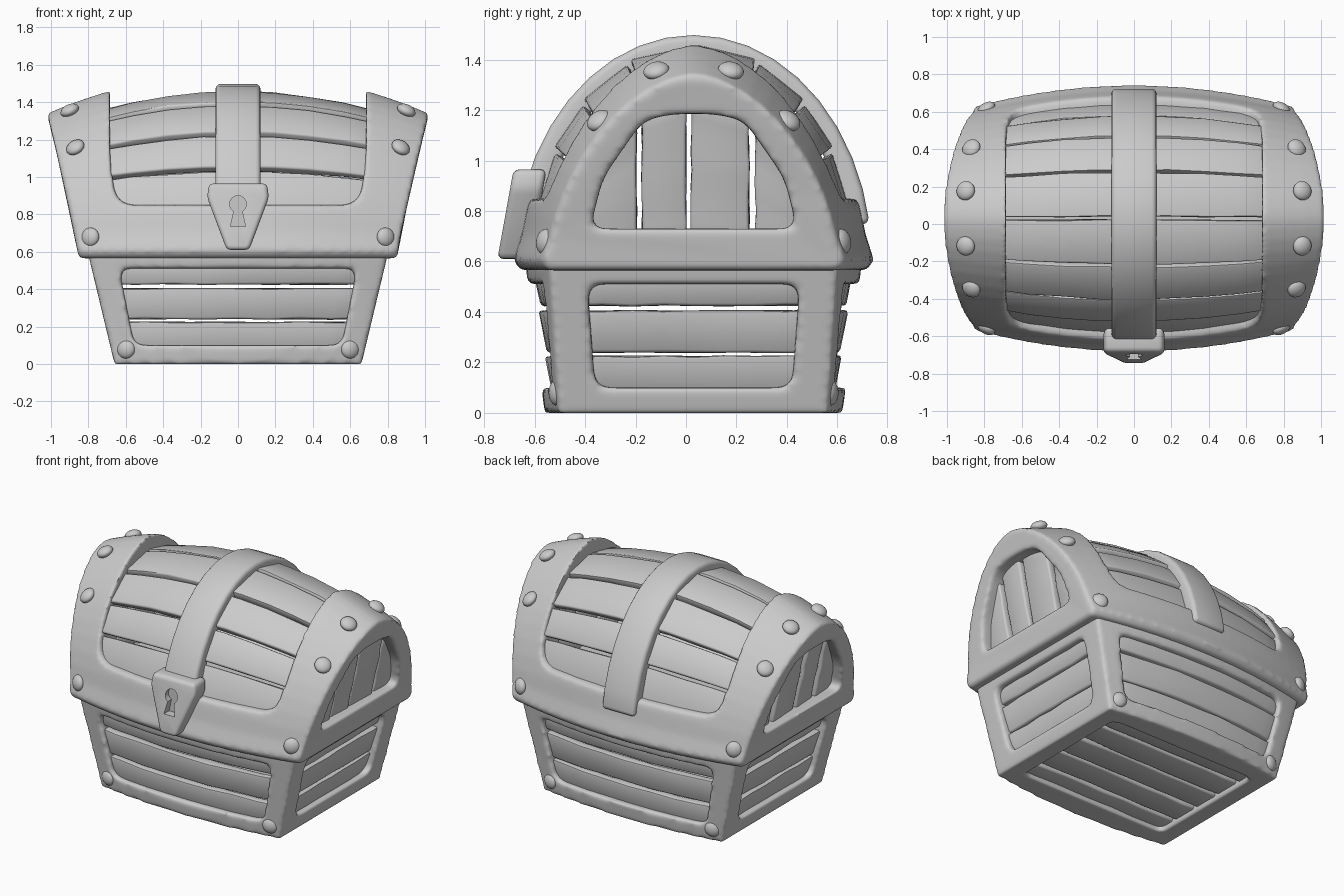
import bpy, bmesh, math, random
from mathutils import Vector

random.seed(4)
if "Cube" in bpy.data.objects:
    bpy.data.objects.remove(bpy.data.objects["Cube"])

parts = []
SHIFT = 0.03      # depth offset of the chest, leaving room for the lock
HINGE = 0.6       # height where the lid begins


def steps(lo, hi, n):
    return [lo + (hi - lo) * i / n for i in range(n + 1)]


def bow(p):
    """Barrel bulge: depth and lid height shrink away from the middle."""
    x, y, z = p
    s = 1 - 0.22 * x * x
    return x, y * s, HINGE + (z - HINGE) * s if z > HINGE else z


def loft(name, rings, bowed=True):
    bm = bmesh.new()
    loops = []
    for ring in rings:
        pts = [bow(p) if bowed else p for p in ring]
        loops.append([bm.verts.new((x, y + SHIFT, z)) for x, y, z in pts])
    n = len(loops[0])
    for a, b in zip(loops, loops[1:]):
        for i in range(n):
            j = (i + 1) % n
            bm.faces.new((a[i], a[j], b[j], b[i]))
    bm.faces.new(loops[0])
    bm.faces.new(loops[-1])
    bmesh.ops.recalc_face_normals(bm, faces=bm.faces)
    mesh = bpy.data.meshes.new(name)
    bm.to_mesh(mesh)
    bm.free()
    obj = bpy.data.objects.new(name, mesh)
    bpy.context.collection.objects.link(obj)
    parts.append(obj)
    return obj


def prism(name, profile, axis, lo, hi):
    place = {"x": lambda a, b, k: (k, a, b),
             "y": lambda a, b, k: (a, k, b),
             "z": lambda a, b, k: (a, b, k)}[axis]
    return loft(name, [[place(a, b, k) for a, b in profile] for k in (lo, hi)], False)


def rounded(points, r, n=5):
    """Round each corner of a 2D outline."""
    out = []
    for i, p in enumerate(points):
        p = Vector(p)
        a, b = Vector(points[i - 1]) - p, Vector(points[(i + 1) % len(points)]) - p
        a, b = p + a.normalized() * r, p + b.normalized() * r
        out += [tuple(a * (1 - t) ** 2 + p * 2 * t * (1 - t) + b * t * t) for t in steps(0, 1, n)]
    return out


def mirrored(half):
    return half + [(-a, b) for a, b in reversed(half)]


def bake(obj):
    bpy.context.view_layer.update()
    dg = bpy.context.evaluated_depsgraph_get()
    mesh = bpy.data.meshes.new_from_object(obj.evaluated_get(dg))
    obj.modifiers.clear()
    obj.data = mesh


def cut(obj, *cutters):
    for c in cutters:
        c.hide_render = True
        m = obj.modifiers.new("opening", "BOOLEAN")
        m.operation, m.solver, m.object = "DIFFERENCE", "EXACT", c
    bake(obj)
    for c in cutters:
        parts.remove(c)
        bpy.data.objects.remove(c)


def soften(obj):
    m = obj.modifiers.new("remesh", "REMESH")
    m.mode, m.voxel_size = "VOXEL", 0.014
    m = obj.modifiers.new("smooth", "SMOOTH")
    m.factor, m.iterations = 0.5, 9


def bevel(obj, width, segments=2):
    m = obj.modifiers.new("bevel", "BEVEL")
    m.width, m.segments = width, segments
    m.limit_method, m.angle_limit = "ANGLE", math.radians(40)


def plank(name, ring, bowed=True):
    """Board with slightly uneven, hand-cut edges; ring(u) gives its section."""
    def rough(p):
        return tuple(c + random.uniform(-0.004, 0.004) for c in p)
    obj = loft(name, [[rough(p) for p in ring(u)] for u in steps(-1, 1, 8)], bowed)
    bevel(obj, 0.012)


def arch(a, b, t, power=2):
    c, s = math.cos(t), max(math.sin(t), 0)
    return math.copysign(abs(c) ** (2 / power), c) * a, HINGE + b * s ** (2 / power)


def body_x(z):
    return 0.66 + 0.24 * z


def body_y(z):
    return 0.59 + 0.13 * z


def lid_end_x(z):
    return 0.85 + 0.16 * (z - HINGE) / 0.74


# Lower frame: flared box with an opening in every side and the bottom
top = HINGE
section = [(-body_y(0), 0), (body_y(0), 0), (body_y(top), top), (-body_y(top), top)]
body = loft("body_frame", [[(u * body_x(z), y, z) for y, z in section] for u in steps(-1, 1, 16)])
cut(body,
    prism("front_opening", rounded(mirrored([(0.555, 0.1), (0.635, 0.51)]), 0.06), "y", -1, 1),
    prism("side_opening", rounded(mirrored([(0.39, 0.1), (0.42, 0.51)]), 0.06), "x", -1, 1),
    prism("floor_opening", rounded(mirrored([(0.54, -0.42), (0.54, 0.42)]), 0.04), "z", -0.2, 0.3))
soften(body)

# Lower planks on the four sides
for lo, hi in ((0.07, 0.225), (0.24, 0.405), (0.425, 0.54)):
    for s in (-1, 1):
        def long_board(u, lo=lo, hi=hi, s=s):
            return [(u * (body_x(z) - 0.05), s * (body_y(z) - d), z)
                    for z, d in ((lo, 0.04), (hi, 0.03), (hi, 0.09), (lo, 0.1))]

        def end_board(u, lo=lo, hi=hi, s=s):
            return [(s * (body_x(z) - d), u * 0.48, z)
                    for z, d in ((lo, 0.045), (hi, 0.035), (hi, 0.09), (lo, 0.1))]
        plank("body_long_plank", long_board)
        plank("body_end_plank", end_board, False)

# Floor planks
for y in steps(-0.4, 0.4, 4):
    plank("floor_plank", lambda u, y=y: [(u * 0.6, y + dy, z) for dy, z in
          ((-0.09, 0.03), (0.09, 0.03), (0.09, 0.08), (-0.09, 0.08))], False)

# Lid frame: arched solid, cut open over the top and through both ends
section = [(-0.685, 0.565), (0.685, 0.565), (0.715, 0.605)]
section += [arch(0.69, 0.96, t, 1.75) for t in steps(0.15, math.pi - 0.15, 24)]
section += [(-0.715, 0.605)]
lid = loft("lid_frame", [[(u * (0.85 + 0.17 * max(0, z - HINGE) / 0.95), y, z) for y, z in section]
                         for u in steps(-1, 1, 20)])
cut(lid,
    prism("lid_opening", rounded(mirrored([(0.65, 0.85), (0.685, 1.1), (0.685, 2)]), 0.1), "y", -1, 1),
    prism("end_opening", rounded(mirrored([(0.41, 0.73), (0.36, 0.93), (0.2, 1.16), (0.08, 1.185)]), 0.06),
          "x", -2, 2))
soften(lid)

# Lid planks, lapped like shingles on each slope
bounds = (0.15, 0.54, 0.82, 1.165, math.pi / 2)
for t0, t1 in zip(bounds, bounds[1:]):
    for s in (-1, 1):
        def lid_board(u, t0=t0, t1=t1, s=s):
            ring = [(t0 + 0.012, 0.012), (t1 - 0.012, 0), (t1 - 0.012, -0.06), (t0 + 0.012, -0.05)]
            pts = [arch(0.64 + d, 0.86 + d, t) for t, d in ring]
            return [(u * 0.75, s * y, z) for y, z in pts]
        plank("lid_plank", lid_board)

# Upright planks closing the lid ends
for lo, hi in ((-0.43, -0.225), (-0.205, -0.03), (-0.01, 0.22), (0.245, 0.43)):
    for s in (-1, 1):
        def upright(u, lo=lo, hi=hi, s=s):
            ring = []
            for y, d in ((lo, 0.07), (hi, 0.06), (hi, 0.12), (lo, 0.13)):
                z = 0.68 + (u + 1) / 2 * (0.57 - 1.6 * y * y)
                ring.append((s * (lid_end_x(z) - d), y, z))
            return ring
        plank("lid_end_plank", upright, False)

# Central strap over the lid
rings = []
for t in steps(0.17, math.pi - 0.17, 18):
    rings.append([(x, *arch(0.71 - d, 0.9 - d, t))
                  for x, d in ((-0.12, 0), (0.12, 0), (0.12, 0.1), (-0.12, 0.1))])
bevel(loft("strap", rings), 0.025, 3)

# Lock plate with keyhole
outline = rounded(mirrored([(0.06, 0.61), (0.165, 0.89), (0.155, 0.965)]), 0.025, 3)
lock = loft("lock", [[(x, y + 0.18 * (z - 0.65), z) for x, z in outline] for y in (-0.77, -0.64)], False)
bevel(lock, 0.025, 3)
hole = [(0.045 * math.cos(t), 0.855 + 0.045 * math.sin(t))
        for t in steps(-math.pi / 3, math.pi * 4 / 3, 14)]
hole += [(-0.04, 0.735), (0.04, 0.735)]
cut(lock, prism("keyhole", hole, "y", -0.9, -0.7))


# Domed rivets on the lid bands and lower corners
def rivet(name, pos, normal):
    bm = bmesh.new()
    bmesh.ops.create_uvsphere(bm, u_segments=20, v_segments=12, radius=0.052)
    bmesh.ops.scale(bm, vec=(1, 1, 0.6), verts=bm.verts)
    mesh = bpy.data.meshes.new(name)
    bm.to_mesh(mesh)
    bm.free()
    obj = bpy.data.objects.new(name, mesh)
    obj.location = Vector(pos) + Vector((0, SHIFT, 0))
    obj.rotation_euler = Vector(normal).to_track_quat("Z", "Y").to_euler()
    bpy.context.collection.objects.link(obj)
    parts.append(obj)


for sx in (-1, 1):
    for sy in (-1, 1):
        for x, y, z in ((0.9, 0.18, 1.52), (0.87, 0.45, 1.27), (0.79, 0.68, 0.69)):
            x, y, z = bow((x, y, z))
            rivet("lid_rivet", (sx * x, sy * y, z), (sx * 0.35, sy * y, z - 0.6))
        rivet("body_rivet", (sx * 0.6, sy * 0.54, 0.08), (sx * 0.2, sy * 0.54, 0))

# Finish: apply modifiers and smooth the shading
bpy.ops.object.select_all(action="DESELECT")
for obj in parts:
    bake(obj)
    obj.select_set(True)
bpy.context.view_layer.objects.active = parts[0]
bpy.ops.object.shade_smooth_by_angle(angle=math.radians(50))
